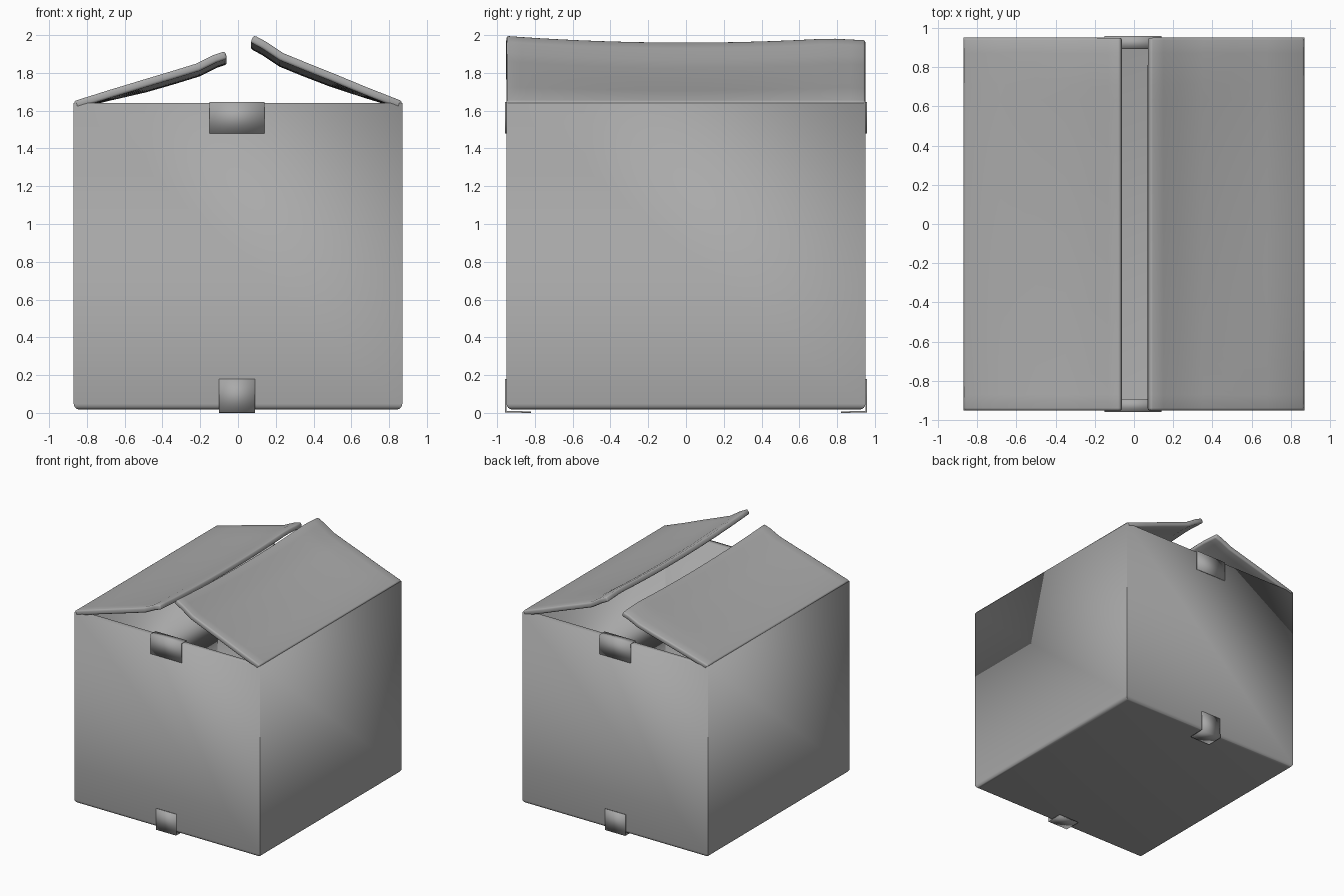
import bpy, bmesh, math
from mathutils import Vector

cube = bpy.data.objects.get("Cube")
if cube:
    bpy.data.objects.remove(cube, do_unlink=True)

grey = bpy.data.materials.new("cardboard_grey")
grey.use_nodes = True
grey.diffuse_color = (0.4, 0.4, 0.4, 1)
bsdf = grey.node_tree.nodes["Principled BSDF"]
bsdf.inputs["Base Color"].default_value = (0.4, 0.4, 0.4, 1)
bsdf.inputs["Roughness"].default_value = 0.8

W, D, BOTTOM, TOP = 0.87, 0.95, 0.018, 1.64   # half width, half depth, heights


def finish(name, bm, thickness, offset, bevel=0.0):
    """Turn a sheet into a smooth-shaded solid object."""
    mesh = bpy.data.meshes.new(name)
    bm.to_mesh(mesh)
    bm.free()
    mesh.materials.append(grey)
    obj = bpy.data.objects.new(name, mesh)
    bpy.context.collection.objects.link(obj)
    solid = obj.modifiers.new("thickness", 'SOLIDIFY')
    solid.thickness = thickness
    solid.offset = offset
    solid.use_even_offset = True
    if bevel:
        b = obj.modifiers.new("soft_edges", 'BEVEL')
        b.width = bevel
        b.segments = 2
        b.limit_method = 'ANGLE'
        b.angle_limit = math.radians(50)
    bpy.ops.object.select_all(action='DESELECT')
    obj.select_set(True)
    bpy.context.view_layer.objects.active = obj
    bpy.ops.object.shade_smooth_by_angle(angle=math.radians(40))
    return obj


def sheet(columns):
    """Grid surface from equally long rows of points."""
    bm = bmesh.new()
    grid = [[bm.verts.new(p) for p in col] for col in columns]
    for a, b in zip(grid, grid[1:]):
        for i in range(len(a) - 1):
            bm.faces.new((a[i], a[i + 1], b[i + 1], b[i]))
    bmesh.ops.recalc_face_normals(bm, faces=bm.faces)
    return bm


# Open carton body: rounded cube without its lid
bm = bmesh.new()
bmesh.ops.create_cube(bm, size=2)
for v in bm.verts:
    v.co = Vector((v.co.x * W, v.co.y * D, TOP if v.co.z > 0 else BOTTOM))
bmesh.ops.delete(bm, geom=[f for f in bm.faces if f.normal.z > 0.9], context='FACES')
corners = [e for e in bm.edges if abs(e.verts[0].co.z - e.verts[1].co.z) > 1]
floor_edges = [e for e in bm.edges if all(v.co.z < 1 for v in e.verts)]
for edges, width in ((floor_edges, 0.03), (corners, 0.012)):
    bmesh.ops.bevel(bm, geom=[e for e in edges if e.is_valid], offset=width,
                    segments=4, profile=0.5, affect='EDGES')
    corners = [e for e in bm.edges if abs(e.verts[0].co.z - e.verts[1].co.z) > 1]
finish("carton_body", bm, 0.045, -1)


# Long lid flaps: curved edge profile with a sag along the middle
def flap(name, profile, sag):
    steps = 24
    columns = []
    for j in range(steps + 1):
        v = -1 + 2 * j / steps
        col = []
        for x, z in profile:
            u = 1 - abs(x) / W
            dip = sag * (1 - v * v) * min(1, 2.2 * u)
            droop = 0.025 * u * max(0, v - 0.8) / 0.2
            col.append((x, v * D, z - dip - droop))
        columns.append(col)
    bm = sheet(columns)
    if sum(f.normal.z for f in bm.faces) < 0:
        bmesh.ops.reverse_faces(bm, faces=bm.faces)
    finish(name, bm, 0.042, -1, 0.012)


flap("right_flap", [(-0.87, 1.65), (-0.68, 1.71), (-0.5, 1.765), (-0.35, 1.81),
                    (-0.22, 1.85), (-0.13, 1.895), (-0.07, 1.915)], 0.03)
flap("left_flap", [(0.87, 1.65), (0.68, 1.725), (0.5, 1.80), (0.35, 1.86),
                   (0.24, 1.905), (0.15, 1.965), (0.085, 2.0)], 0.035)

# Tape strips wrapping the rim and the lower edge, front and back
for side, label in ((-1, "front"), (1, "back")):
    for part, x0, x1, path in (
            ("rim_tape", -0.15, 0.14,
             [(0.953, 1.48), (0.955, 1.643), (0.895, 1.643), (0.895, 1.55)]),
            ("base_tape", -0.10, 0.09,
             [(0.953, 0.18), (0.955, 0.006), (0.82, 0.004)])):
        bm = sheet([[(x, side * y, z) for y, z in path] for x in (x0, x1)])
        finish(label + "_" + part, bm, 0.008, 0)
